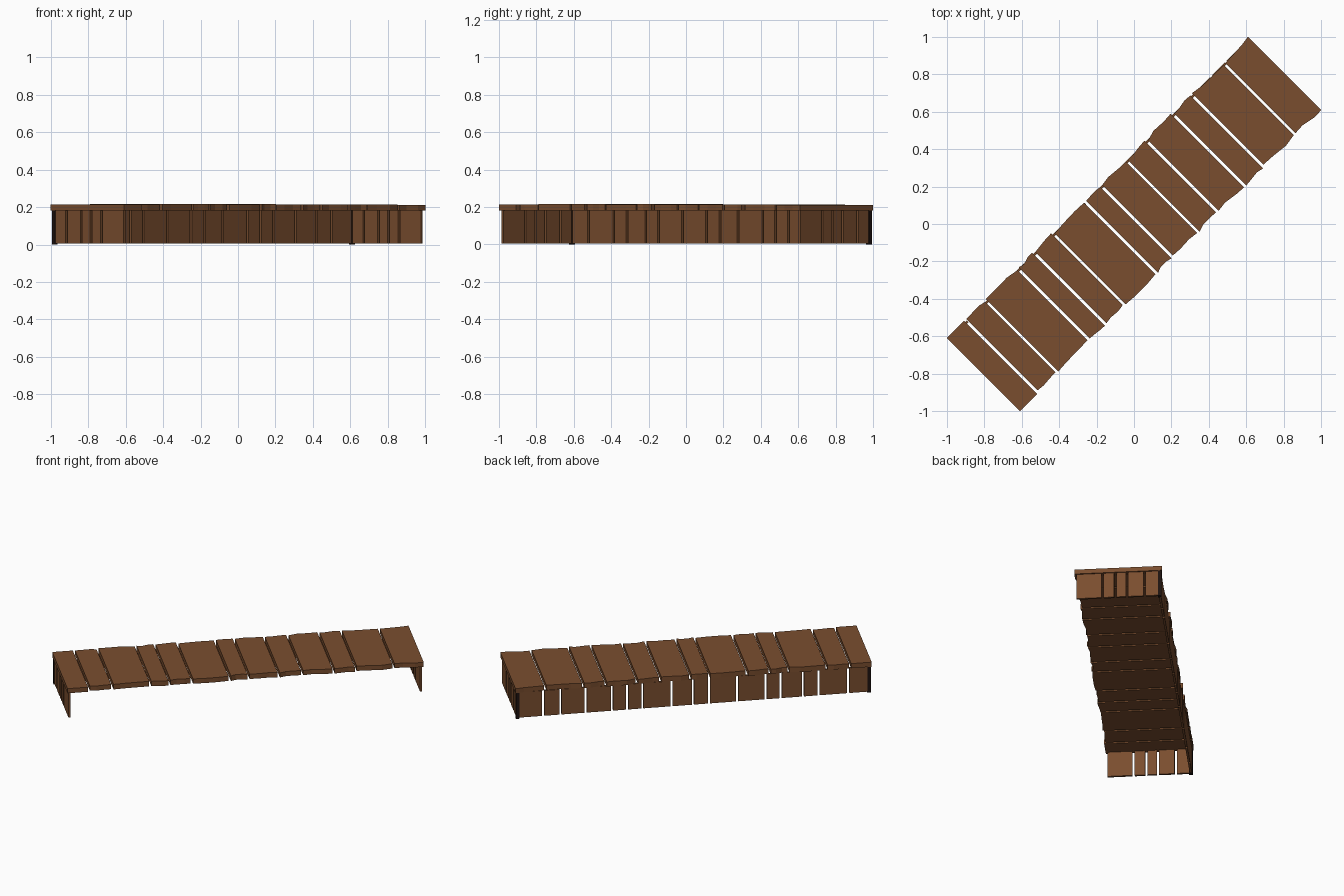
import bpy, bmesh, math, random
from mathutils import Matrix

if "Cube" in bpy.data.objects:
    bpy.data.objects.remove(bpy.data.objects["Cube"])

random.seed(4)
TURN = Matrix.Rotation(math.radians(45), 4, 'Z')   # whole dock lies on the diagonal
GAP = 0.014


def material(name, rgb):
    m = bpy.data.materials.new(name)
    m.diffuse_color = (*rgb, 1)
    m.use_nodes = True
    m.node_tree.nodes["Principled BSDF"].inputs["Base Color"].default_value = m.diffuse_color
    return m


wood = material("brown_wood", (0.195, 0.076, 0.028))
dark = material("dark_wood", (0.012, 0.006, 0.005))


def slab(name, outline, z0, z1, mat):
    """Extrude a flat outline (length, width coordinates) from z0 to z1."""
    bm = bmesh.new()
    face = bm.faces.new([bm.verts.new((u, v, z0)) for u, v in outline])
    top = bmesh.ops.extrude_face_region(bm, geom=[face])
    for e in top["geom"]:
        if isinstance(e, bmesh.types.BMVert):
            e.co.z = z1
    bmesh.ops.recalc_face_normals(bm, faces=bm.faces)
    bm.transform(TURN)
    me = bpy.data.meshes.new(name)
    bm.to_mesh(me)
    bm.free()
    me.materials.append(mat)
    ob = bpy.data.objects.new(name, me)
    bpy.context.collection.objects.link(ob)
    return ob


def box(name, u0, u1, v0, v1, z0, z1, mat):
    slab(name, [(u0, v0), (u1, v0), (u1, v1), (u0, v1)], z0, z1, mat)


def spans(start, cuts, end):
    """Board extents between gap centres."""
    a = [start] + [c + GAP / 2 for c in cuts]
    b = [c - GAP / 2 for c in cuts] + [end]
    return list(zip(a, b))


# Deck boards with roughly cut ends
deck_cuts = [-1.0, -.85, -.607, -.486, -.342, -.101, .02, .212, .362, .562, .705, .946]
boards = spans(-1.138, deck_cuts, 1.138)
for i, (a, b) in enumerate(boards):
    def rough(t, side):
        outer = (i == 0) or (i == len(boards) - 1 and t == 1)
        v = 0.277 if outer else random.uniform(0.262, 0.279)
        return (a + (b - a) * t, side * v)
    outline = [rough(t, -1) for t in (0, .3, .7, 1)] + [rough(t, 1) for t in (1, .7, .3, 0)]
    slab(f"deck_board_{i + 1}", outline, 0.181, random.uniform(0.212, 0.217), wood)

# Long side wall (the opposite long side is open)
side_cuts = [-.99, -.80, -.70, -.558, -.462, -.28, -.10, .003, .139, .326,
             .423, .52, .688, .849, .959]
for i, (a, b) in enumerate(spans(-1.12, side_cuts, 1.12)):
    box(f"side_wall_board_{i + 1}", a, b, 0.254, 0.268, 0.006, 0.181, wood)

# End walls, one at each short end
for label, s in (("near", -1), ("far", 1)):
    u0, u1 = sorted((s * 1.116, s * 1.130))
    for i, (a, b) in enumerate(spans(-.265, [-.10, -.02, .054, .166], .25)):
        box(f"{label}_end_wall_board_{i + 1}", u0, u1, a, b, 0.006, 0.181, wood)
    # Corner post joining side wall and end wall
    box(f"{label}_corner_post", s * 1.123 - .011, s * 1.123 + .011, .25, .272, 0, 0.181, dark)
